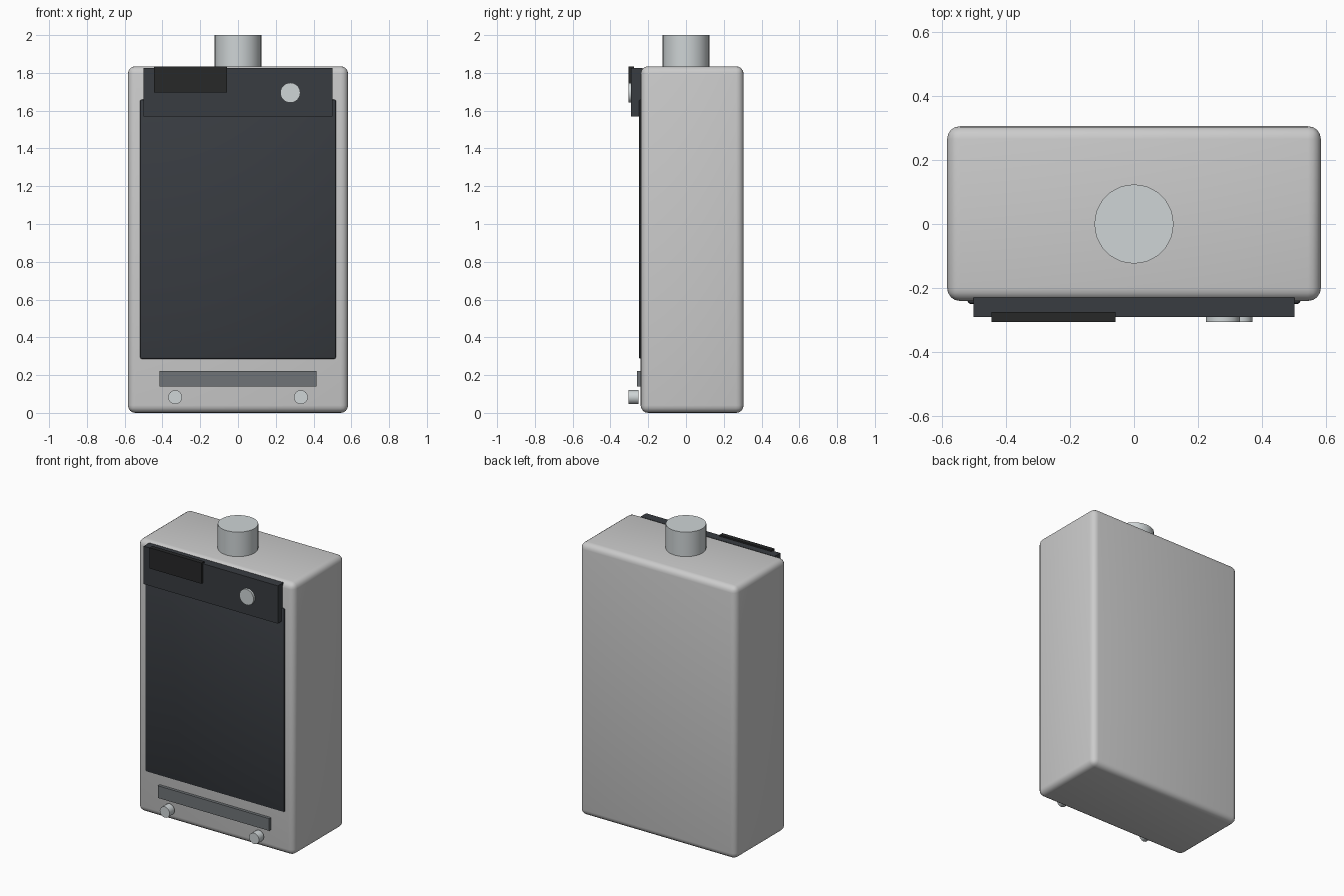
import bpy
import math

if "Cube" in bpy.data.objects:
    bpy.data.objects.remove(bpy.data.objects["Cube"])


def material(name, color):
    m = bpy.data.materials.new(name)
    m.diffuse_color = (*color, 1)
    m.use_nodes = True
    m.node_tree.nodes["Principled BSDF"].inputs["Base Color"].default_value = m.diffuse_color
    return m


dark = material("dark_panel", (0.04, 0.045, 0.053))
black = material("black_plastic", (0.02, 0.021, 0.022))
vent = material("vent_grey", (0.16, 0.175, 0.185))
metal = material("metal", (0.62, 0.66, 0.67))


def box(name, x, y, z, mat=None, bevel=0, segments=3):
    """Box from (min, max) ranges, with an optional rounded edge."""
    bpy.ops.mesh.primitive_cube_add(size=1, location=[sum(r) / 2 for r in (x, y, z)])
    ob = bpy.context.object
    ob.name = name
    ob.scale = [r[1] - r[0] for r in (x, y, z)]
    bpy.ops.object.transform_apply(location=False, rotation=False, scale=True)
    if mat:
        ob.data.materials.append(mat)
    if bevel:
        mod = ob.modifiers.new("rounded_edges", "BEVEL")
        mod.width = bevel
        mod.segments = segments
        bpy.ops.object.modifier_apply(modifier=mod.name)
        bpy.ops.object.shade_smooth_by_angle(angle=math.radians(40))
    return ob


def cylinder(name, radius, depth, location, sides, mat, facing_front=True):
    rot = (math.pi / 2, 0, 0) if facing_front else (0, 0, 0)
    bpy.ops.mesh.primitive_cylinder_add(vertices=sides, radius=radius, depth=depth,
                                        location=location, rotation=rot)
    ob = bpy.context.object
    ob.name = name
    ob.data.materials.append(mat)
    bpy.ops.object.shade_smooth_by_angle(angle=math.radians(40))
    return ob


# Casing
box("casing", (-0.583, 0.583), (-0.24, 0.305), (0, 1.835), bevel=0.04, segments=4)

# Front cover and control panel
box("front_cover", (-0.52, 0.52), (-0.25, -0.20), (0.285, 1.66), dark, bevel=0.012, segments=2)
box("control_panel", (-0.50, 0.50), (-0.29, -0.23), (1.57, 1.825), dark)
box("display", (-0.445, -0.058), (-0.305, -0.275), (1.695, 1.835), black)
cylinder("control_knob", 0.053, 0.03, (0.277, -0.29, 1.695), 24, metal)

# Lower vent strip and the pair of pipe fittings
box("vent_strip", (-0.415, 0.415), (-0.26, -0.23), (0.14, 0.222), vent)
for side, sign in (("left", -1), ("right", 1)):
    cylinder(f"{side}_fitting", 0.037, 0.053, (sign * 0.333, -0.2785, 0.083), 16, metal)

# Flue on top
cylinder("flue_pipe", 0.124, 0.22, (0, 0, 1.89), 20, metal, facing_front=False)
